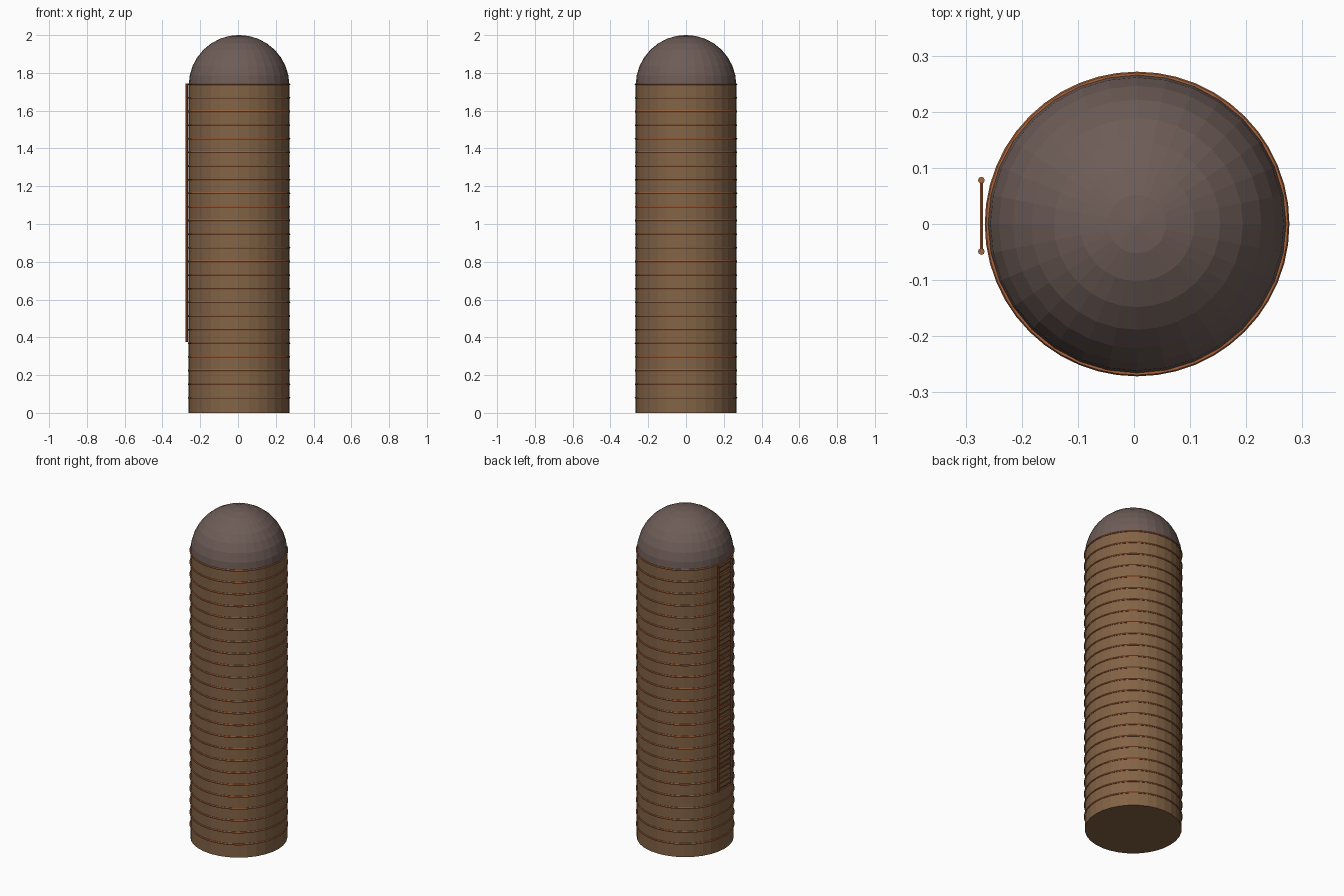
import bpy, bmesh, math
from mathutils import Matrix, Vector

if "Cube" in bpy.data.objects:
    bpy.data.objects.remove(bpy.data.objects["Cube"])

CX, R, H = 0.0055, 0.2665, 1.734


def material(name, rgb):
    m = bpy.data.materials.new(name)
    m.diffuse_color = (*rgb, 1)
    m.use_nodes = True
    m.node_tree.nodes["Principled BSDF"].inputs["Base Color"].default_value = m.diffuse_color
    return m


wall = material("brown wall", (0.225, 0.125, 0.060))
roof = material("dull grey brown", (0.155, 0.108, 0.095))
rust = material("rust orange", (0.40, 0.125, 0.045))


def finish(name, bm, mat):
    bmesh.ops.recalc_face_normals(bm, faces=bm.faces[:])
    me = bpy.data.meshes.new(name)
    bm.to_mesh(me)
    bm.free()
    me.materials.append(mat)
    ob = bpy.data.objects.new(name, me)
    bpy.context.collection.objects.link(ob)
    return ob


def rod(bm, a, b, r, sides=8):
    a, b = Vector(a), Vector(b)
    d = b - a
    rot = d.to_track_quat('Z', 'Y').to_matrix().to_4x4()
    bmesh.ops.create_cone(bm, cap_ends=True, segments=sides, radius1=r, radius2=r,
                          depth=d.length, matrix=Matrix.Translation((a + b) / 2) @ rot)


# Tank wall
bm = bmesh.new()
rod(bm, (CX, 0, 0), (CX, 0, H), R, 32)
finish("tank_wall", bm, wall)

# Domed roof: upper half of a sphere
bm = bmesh.new()
bmesh.ops.create_uvsphere(bm, u_segments=32, v_segments=16, radius=R,
                          matrix=Matrix.Translation((CX, 0, H)))
bmesh.ops.delete(bm, geom=[v for v in bm.verts if v.co.z < H - 0.001], context='VERTS')
finish("dome_roof", bm, roof)

# Evenly spaced hoops around the wall
for i in range(24):
    bpy.ops.mesh.primitive_torus_add(major_segments=48, minor_segments=6,
                                     major_radius=R, minor_radius=0.005,
                                     location=(CX, 0, 0.08 + i * (1.74 - 0.08) / 23))
    ob = bpy.context.object
    ob.name = f"hoop_{i + 1}"
    ob.data.materials.append(rust)

# Ladder on the left side: two rails and closely spaced rungs
LX, Y0, Y1, Z0, Z1 = -0.272, -0.049, 0.078, 0.375, 1.744
bm = bmesh.new()
for y in (Y0, Y1):
    rod(bm, (LX, y, Z0), (LX, y, Z1), 0.006)
finish("ladder_rails", bm, rust)
bm = bmesh.new()
N = 46
for i in range(N):
    z = Z0 + (i + 0.5) * (Z1 - Z0) / N
    rod(bm, (LX, Y0, z), (LX, Y1, z), 0.003, 6)
finish("ladder_rungs", bm, rust)
